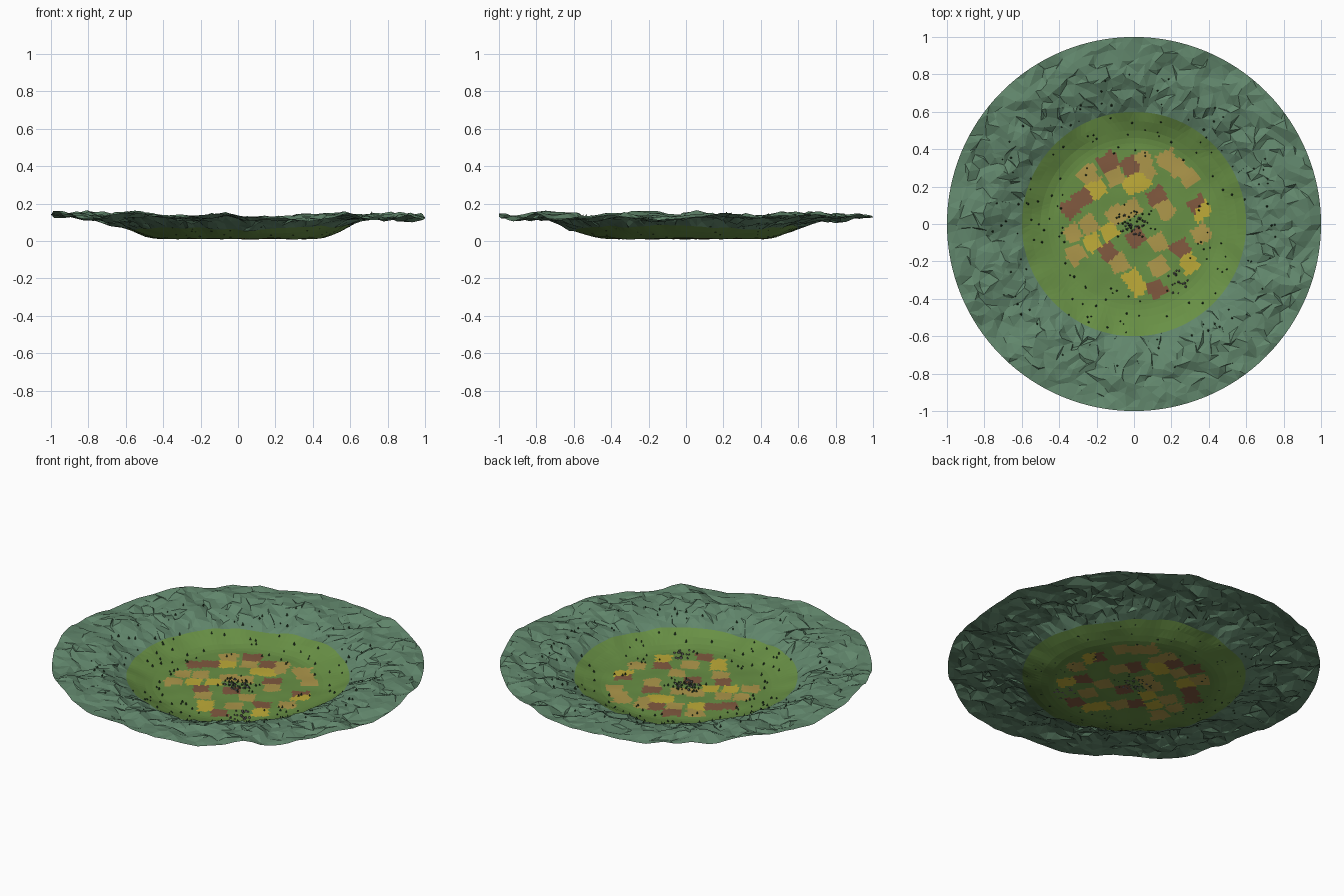
import bpy, bmesh, math, random
from mathutils import Matrix, Vector, noise

random.seed(7)
if "Cube" in bpy.data.objects:
    bpy.data.objects.remove(bpy.data.objects["Cube"], do_unlink=True)


def material(name, colour):
    mat = bpy.data.materials.new(name)
    mat.use_nodes = True
    mat.diffuse_color = (*colour, 1)
    mat.node_tree.nodes["Principled BSDF"].inputs["Base Color"].default_value = (*colour, 1)
    return mat


HILL = material("hill green", (0.12, 0.24, 0.15))
MEADOW = material("meadow green", (0.14, 0.28, 0.06))
YELLOW = material("yellow crop", (0.52, 0.41, 0.04))
TAN = material("tan crop", (0.42, 0.31, 0.07))
BROWN = material("ploughed brown", (0.22, 0.10, 0.05))
TREE = material("tree green", (0.03, 0.07, 0.03))
STONE = material("house grey", (0.16, 0.15, 0.15))
GROUND = [HILL, MEADOW, YELLOW, TAN, BROWN]

# Field centres in hundredths; all fields share one size and slant
FIELDS = {
    YELLOW: [(-20, 19), (-1, 21), (4, 23), (-22, -10), (-13, -4), (-1, -29),
             (2, -33), (36, 7), (29, -21)],
    TAN: [(-24, 26), (-10, 25), (5, 34), (7, 28), (18, 34), (23, 30), (30, 25),
          (-1, 8), (-9, 5), (17, 8), (-24, 0), (-33, -5), (-31, -16), (-8, -21),
          (13, -10), (13, -23), (36, -5)],
    BROWN: [(-14, 33), (-2, 31), (-34, 8), (-28, 14), (12, 15), (-14, -15),
            (1, -7), (25, -13), (12, -35), (34, 10)],
}
FIELD_HALF = 0.046
SLANT = Matrix.Rotation(math.radians(-32), 2)


def height(x, y):
    """Flat valley floor that climbs to a ragged rim."""
    t = min(max((math.hypot(x, y) - 0.42) / 0.36, 0), 1)
    rise = t * t * (3 - 2 * t)
    broad = noise.noise(Vector((x * 2.6, y * 2.6, 4)))
    fine = noise.noise(Vector((x * 8, y * 8, 9)))
    return 0.012 + 0.118 * rise + rise * (0.04 * broad + 0.025 * fine) + 0.004 * fine * (1 - rise)


def ground_material(p):
    """Index of the ground colour at a point: hill, nearest field or meadow."""
    if p.xy.length > 0.6:
        return GROUND.index(HILL)
    wobble = Vector([noise.noise(Vector((p.x * 14, p.y * 14, k))) for k in (1, 6)])
    spot = p.xy + wobble * 0.015
    best, nearest = MEADOW, FIELD_HALF
    for crop, centres in FIELDS.items():
        for c in centres:
            local = SLANT @ (spot - Vector(c) / 100)
            distance = max(abs(local.x), abs(local.y))
            if distance < nearest:
                best, nearest = crop, distance
    return GROUND.index(best)


def finish(bm, name, mats):
    mesh = bpy.data.meshes.new(name)
    bm.to_mesh(mesh)
    bm.free()
    for mat in mats:
        mesh.materials.append(mat)
    bpy.context.collection.objects.link(bpy.data.objects.new(name, mesh))


# Valley sheet: fine rings over the fields, coarse crumpled rings on the hills
SEGMENTS = 128
radii = [0.012 * i for i in range(1, 37)]
radii += [0.46, 0.5, 0.55] + [0.6 + 0.04 * i for i in range(11)]
bm = bmesh.new()
centre = bm.verts.new((0, 0, height(0, 0)))
rings = []
for r in radii:
    ring = []
    crumple = 0.022 if 0.62 < r < 0.98 else 0
    for s in range(SEGMENTS):
        a = math.tau * s / SEGMENTS
        x = r * math.cos(a) + random.uniform(-crumple, crumple)
        y = r * math.sin(a) + random.uniform(-crumple, crumple)
        z = height(x, y) + random.uniform(-crumple, crumple) * 0.45
        ring.append(bm.verts.new((x, y, z)))
    rings.append(ring)
for s in range(SEGMENTS):
    n = (s + 1) % SEGMENTS
    bm.faces.new((centre, rings[0][s], rings[0][n]))
    for a, b in zip(rings, rings[1:]):
        bm.faces.new((a[s], b[s], b[n], a[n]))
# The ring between two radii belongs to the hills if its outer edge does
for face in bm.faces:
    face.material_index = ground_material(face.calc_center_median())
bmesh.ops.triangulate(bm, faces=bm.faces[:])
finish(bm, "valley_ground", GROUND)


def scatter(name, mat, count, place, add):
    """Many small shapes standing on the ground in one object."""
    bm = bmesh.new()
    for _ in range(count):
        x, y = place()
        verts = add(bm)
        size = random.uniform(0.7, 1.2)
        turn = Matrix.Rotation(random.uniform(0, math.tau), 4, "Z")
        spot = Matrix.Translation((x, y, height(x, y)))
        bmesh.ops.transform(bm, matrix=spot @ turn @ Matrix.Scale(size, 4), verts=verts)
    finish(bm, name, [mat])


def around(cx, cy, low, high):
    def place():
        a, r = random.uniform(0, math.tau), random.uniform(low, high)
        return cx + r * math.cos(a), cy + r * math.sin(a)
    return place


def add_tree(bm):
    verts = bmesh.ops.create_cone(bm, cap_ends=True, segments=5, radius1=0.006,
                                  radius2=0, depth=0.014)["verts"]
    bmesh.ops.translate(bm, verts=verts, vec=(0, 0, 0.006))
    return verts


def add_house(bm):
    verts = bmesh.ops.create_cube(bm, size=0.01)["verts"]
    bmesh.ops.translate(bm, verts=verts, vec=(0, 0, 0.004))
    # Pinch the top into a gable roof
    for v in verts:
        if v.co.z > 0.005:
            v.co.y *= 0.15
    return verts


scatter("valley_trees", TREE, 170, around(0, 0, 0.35, 0.8), add_tree)
scatter("village_trees", TREE, 40, around(0, 0, 0.02, 0.12), add_tree)
scatter("village_houses", STONE, 26, around(0, 0, 0.01, 0.07), add_house)
scatter("hamlet_houses", STONE, 16, around(0.24, -0.31, 0, 0.07), add_house)
